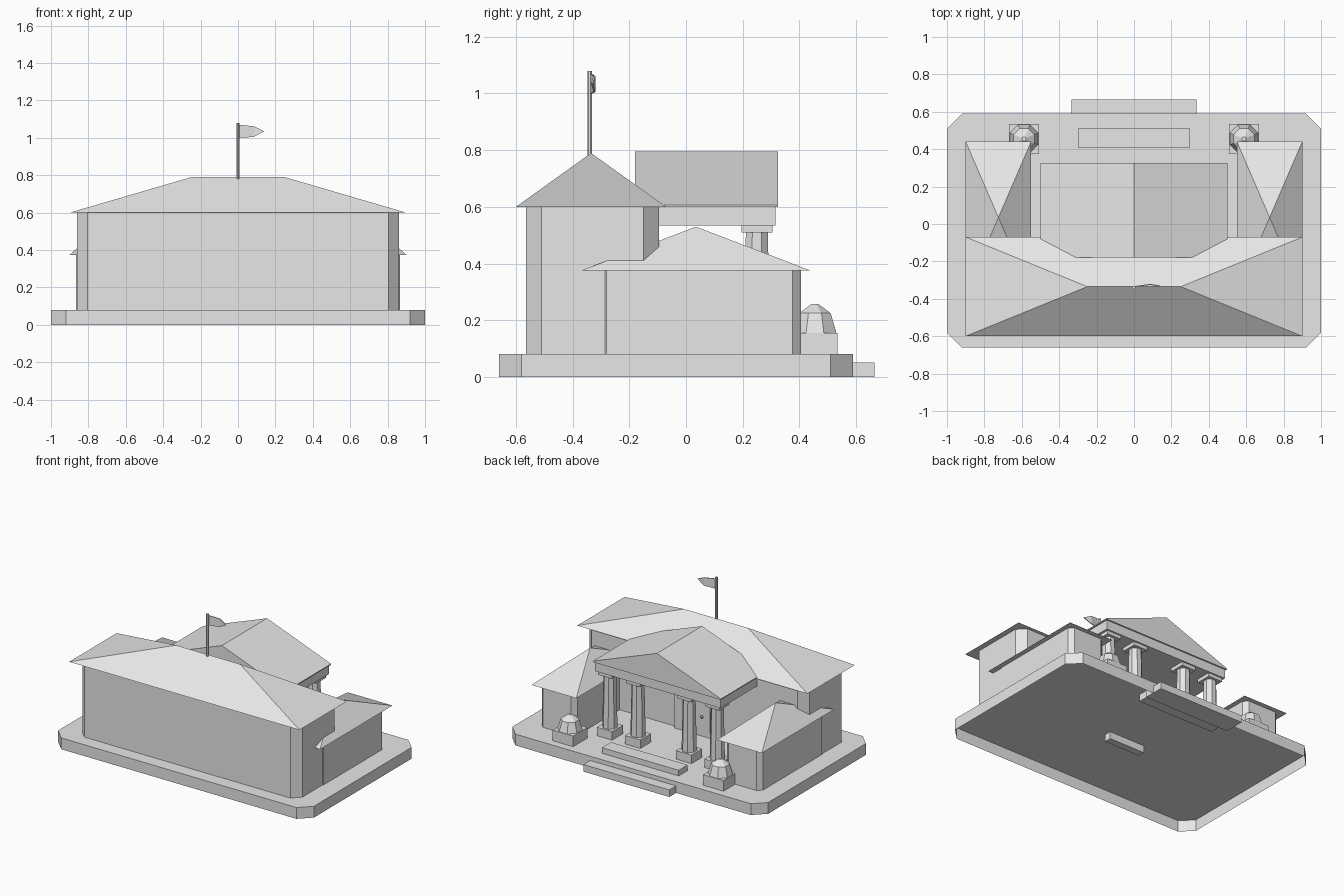
import bpy, bmesh, math
from mathutils import Matrix

cube = bpy.data.objects.get("Cube")
if cube:
    bpy.data.objects.remove(cube, do_unlink=True)

stone = bpy.data.materials.new("light_grey_stone")
stone.use_nodes = True
stone.diffuse_color = (0.8, 0.8, 0.8, 1)
stone.node_tree.nodes["Principled BSDF"].inputs["Base Color"].default_value = (0.8, 0.8, 0.8, 1)


def finish(name, bm):
    bmesh.ops.recalc_face_normals(bm, faces=bm.faces)
    mesh = bpy.data.meshes.new(name)
    bm.to_mesh(mesh)
    bm.free()
    mesh.materials.append(stone)
    ob = bpy.data.objects.new(name, mesh)
    bpy.context.collection.objects.link(ob)
    return ob


def block(name, x0, x1, y0, y1, z0, z1, chamfer=0, open_base=False):
    """Box with optionally chamfered vertical corners."""
    c = chamfer
    if c:
        outline = [(x0 + c, y0), (x1 - c, y0), (x1, y0 + c), (x1, y1 - c),
                   (x1 - c, y1), (x0 + c, y1), (x0, y1 - c), (x0, y0 + c)]
    else:
        outline = [(x0, y0), (x1, y0), (x1, y1), (x0, y1)]
    bm = bmesh.new()
    low = [bm.verts.new((x, y, z0)) for x, y in outline]
    high = [bm.verts.new((x, y, z1)) for x, y in outline]
    for i in range(len(low)):
        j = (i + 1) % len(low)
        bm.faces.new((low[i], low[j], high[j], high[i]))
    bm.faces.new(high)
    base = bm.faces.new(low)
    bmesh.ops.recalc_face_normals(bm, faces=bm.faces)
    if open_base:
        bm.faces.remove(base)
    return finish(name, bm)


def hull(name, points):
    """Convex solid around a few points, used for roofs."""
    bm = bmesh.new()
    for p in points:
        bm.verts.new(p)
    bmesh.ops.convex_hull(bm, input=bm.verts[:])
    bmesh.ops.dissolve_limit(bm, angle_limit=0.01, verts=bm.verts[:], edges=bm.edges[:])
    return finish(name, bm)


def hip_roof(name, x0, x1, y0, y1, z0, z1, ridge=0):
    cx, cy = (x0 + x1) / 2, (y0 + y1) / 2
    eaves = [(x, y, z0) for x in (x0, x1) for y in (y0, y1)]
    top = [(cx - ridge, cy, z1), (cx + ridge, cy, z1)] if ridge else [(cx, cy, z1)]
    return hull(name, eaves + top)


def taper(name, x, y, z0, z1, r0, r1, sides=8):
    bm = bmesh.new()
    bmesh.ops.create_cone(bm, cap_ends=True, segments=sides, radius1=r0, radius2=r1, depth=z1 - z0,
                          matrix=Matrix.Translation((x, y, (z0 + z1) / 2))
                          @ Matrix.Rotation(math.pi / sides, 4, 'Z'))
    return finish(name, bm)


def square(name, x, y, half, z0, z1):
    return block(name, x - half, x + half, y - half, y + half, z0, z1)


# Hollow plinth and steps at the entrance
block("plinth", -1, 1, -0.66, 0.59, 0, 0.08, 0.08, open_base=True)
block("lower_step", -0.335, 0.335, 0.52, 0.665, 0, 0.05)
block("upper_step", -0.3, 0.3, 0.41, 0.51, 0.03, 0.12)

# Main hall with hipped roof
block("main_hall", -0.86, 0.86, -0.565, -0.095, 0.08, 0.6, 0.055)
hip_roof("main_roof", -0.9, 0.9, -0.6, -0.07, 0.6, 0.79, 0.25)

# Entrance door and knob
block("door", -0.14, 0.14, -0.12, -0.07, 0.03, 0.4)
bm = bmesh.new()
bmesh.ops.create_icosphere(bm, subdivisions=1, radius=0.012,
                           matrix=Matrix.Translation((-0.08, -0.06, 0.22)))
finish("door_knob", bm)

# Portico beam and gabled roof
block("portico_beam", -0.49, 0.49, -0.12, 0.315, 0.535, 0.6)
hull("portico_roof", [(x, y, z) for y in (-0.18, 0.325)
                      for x, z in ((-0.5, 0.6), (-0.5, 0.607), (0, 0.795), (0.5, 0.607), (0.5, 0.6))])

# Columns
for i, x in enumerate((-0.42, -0.2, 0.2, 0.42)):
    square(f"column_base_{i}", x, 0.25, 0.06, 0.08, 0.14)
    taper(f"column_shaft_{i}", x, 0.25, 0.14, 0.51, 0.05, 0.042)
    square(f"column_capital_{i}", x, 0.25, 0.055, 0.51, 0.535)

# Side wings and urns, one on each side
for side, s in (("left", 1), ("right", -1)):
    wx = sorted((s * 0.585, s * 0.865))
    rx = sorted((s * 0.55, s * 0.9))
    block(side + "_wing", *wx, -0.31, 0.405, 0.08, 0.375, 0.03)
    hip_roof(side + "_wing_roof", *rx, -0.37, 0.44, 0.375, 0.53)
    ux, uy = s * 0.588, 0.455
    square(side + "_urn_pedestal", ux, uy, 0.08, 0.08, 0.155)
    taper(side + "_urn_body", ux, uy, 0.155, 0.225, 0.082, 0.06)
    taper(side + "_urn_cap", ux, uy, 0.225, 0.258, 0.06, 0.012)

# Flagpole and pointed flag
taper("flagpole", 0, -0.34, 0.77, 1.08, 0.009, 0.009)
bm = bmesh.new()
rows = [[bm.verts.new((x, y + t, z)) for x, y, z in
         ((0.005, -0.338, 1.0), (0.085, -0.326, 1.005), (0.14, -0.335, 1.035),
          (0.085, -0.326, 1.062), (0.005, -0.338, 1.07))] for t in (0, 0.006)]
for r in rows:
    bm.faces.new((r[0], r[1], r[3], r[4]))
    bm.faces.new((r[1], r[2], r[3]))
for i in range(5):
    j = (i + 1) % 5
    bm.faces.new((rows[0][i], rows[0][j], rows[1][j], rows[1][i]))
finish("flag", bm)
